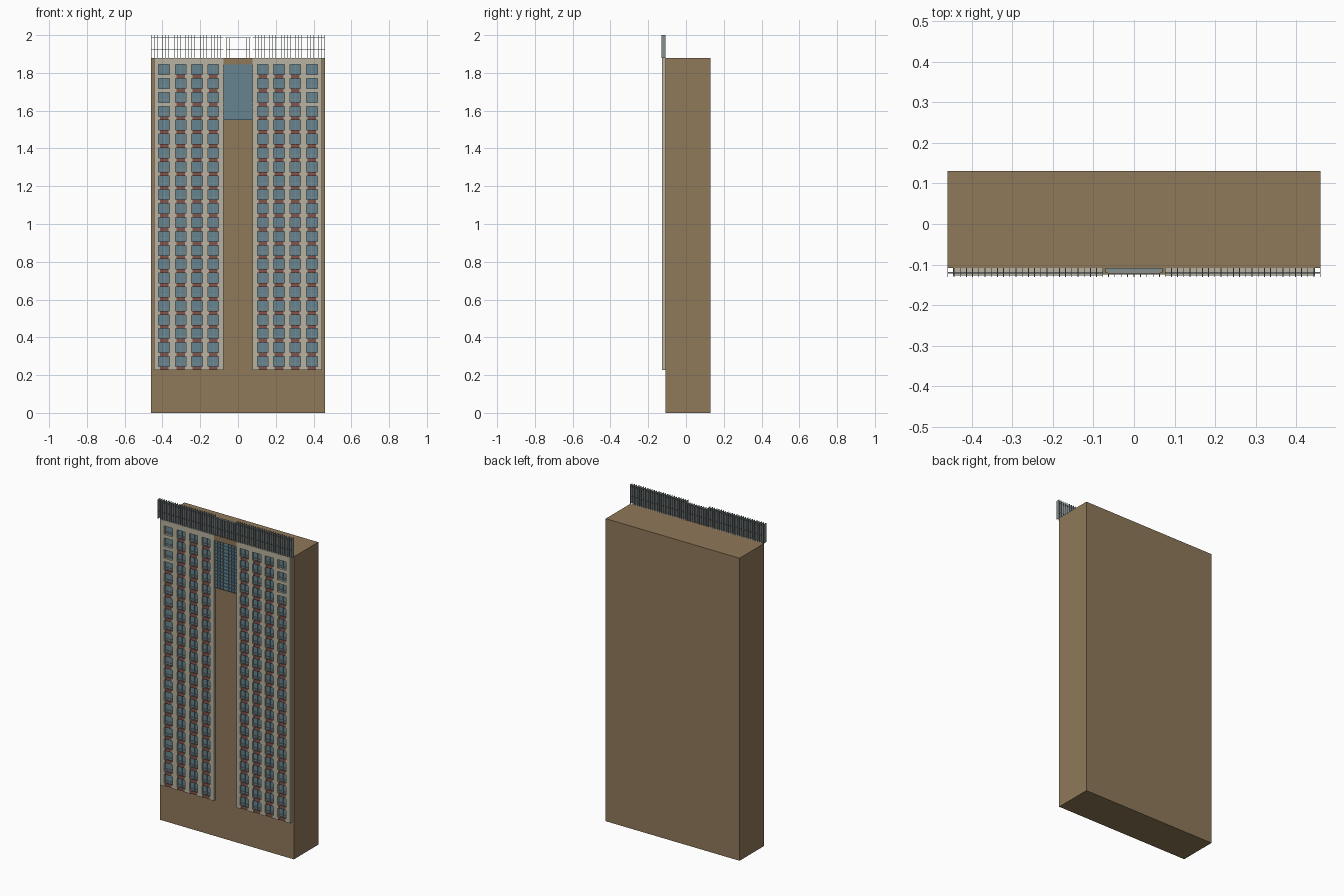
import bpy
import bmesh
from mathutils import Matrix, Vector

cube = bpy.data.objects.get("Cube")
if cube:
    bpy.data.objects.remove(cube, do_unlink=True)


def material(name, rgb):
    m = bpy.data.materials.new(name)
    m.use_nodes = True
    m.diffuse_color = (*rgb, 1)
    m.node_tree.nodes["Principled BSDF"].inputs["Base Color"].default_value = (*rgb, 1)
    return m


BROWN = material("brown stone", (0.275, 0.191, 0.1))
CREAM = material("cream concrete", (0.48, 0.45, 0.35))
GLASS = material("blue glass", (0.13, 0.23, 0.28))
RED = material("red brick", (0.22, 0.09, 0.07))
METAL = material("grey metal", (0.24, 0.28, 0.28))


def boxes(name, mat, items):
    """One object made of boxes, each given as x, y and z ranges."""
    bm = bmesh.new()
    for x, y, z in items:
        lo, hi = Vector((x[0], y[0], z[0])), Vector((x[1], y[1], z[1]))
        place = Matrix.Translation((lo + hi) / 2) @ Matrix.Diagonal((*(hi - lo), 1))
        bmesh.ops.create_cube(bm, size=1, matrix=place)
    mesh = bpy.data.meshes.new(name)
    bm.to_mesh(mesh)
    bm.free()
    mesh.materials.append(mat)
    obj = bpy.data.objects.new(name, mesh)
    bpy.context.collection.objects.link(obj)


def around(c, w):
    return (c - w / 2, c + w / 2)


WALL, FRONT = -0.108, -0.127      # body face and facade face
BASE, ROOF = 0.227, 1.88          # facade bottom and top
TOP_SILL, PITCH, ROWS = 1.791, 0.0736, 22
WIN_W, WIN_H, SPANDREL_W = 0.058, 0.053, 0.046
BAY = 0.077                       # half width of the centre bay
columns = [0.131, 0.217, 0.303, 0.391]

# Main block
boxes("main_block", BROWN, [((-0.46, 0.46), (WALL, 0.131), (0, ROOF))])

# Facade parts, worked out for one wing and mirrored
piers, windows, frames, spandrels = [], [], [], []
for side in (-1, 1):
    def span(a, b):
        return tuple(sorted((side * a, side * b)))

    # Piers between the window columns, and the band above them
    edges = [BAY]
    for c in columns:
        edges += around(c, WIN_W)
    edges.append(0.446)
    for a, b in zip(edges[::2], edges[1::2]):
        piers.append((span(a, b), (FRONT, WALL), (BASE, ROOF)))
    for i, c in enumerate(columns):
        left, right = around(c, WIN_W)
        piers.append((span(left, right), (FRONT, WALL), (TOP_SILL + WIN_H, ROOF)))
        for row in range(ROWS):
            z = TOP_SILL - row * PITCH
            low = max(BASE, z - PITCH + WIN_H)
            # Glass with its mullion and transom
            windows.append((span(left, right), (-0.114, WALL), (z, z + WIN_H)))
            frames.append((around(side * c, 0.002), (-0.118, WALL), (z, z + WIN_H)))
            frames.append((span(left, right), (-0.118, WALL), around(z + 0.014, 0.002)))
            # Spandrel under the window, plain on the top outer rows
            if i == 3 and row < 3:
                piers.append((span(left, right), (FRONT, WALL), (low, z)))
                continue
            inner, outer = around(c, SPANDREL_W)
            spandrels.append((span(inner, outer), (-0.122, WALL), (low, z)))
            for a, b in ((left, inner), (outer, right)):
                piers.append((span(a, b), (FRONT, WALL), (low, z)))

boxes("facade_piers", CREAM, piers)
boxes("window_glass", GLASS, windows)
boxes("window_frames", METAL, frames)
boxes("brick_spandrels", RED, spandrels)

# Centre bay: stone panel, header and curtain wall
bay = (-BAY, BAY)
boxes("centre_panel", BROWN, [(bay, (-0.112, WALL), (BASE, 1.55))])
boxes("centre_header", BROWN, [(bay, (-0.124, WALL), (1.845, ROOF))])
boxes("curtain_glass", GLASS, [(bay, (-0.117, WALL), (1.55, 1.845))])
grid = [(around(-BAY + BAY * k / 4, 0.0015), (-0.121, WALL), (1.55, 1.845))
        for k in range(1, 8)]
grid += [(bay, (-0.121, WALL), around(1.552 + k * 0.021, 0.0015)) for k in range(14)]
boxes("curtain_mullions", GLASS, grid)

# Roof screen of deep upright fins tied by thin rails
fins, rails = [], []
for start, end, count, top in ((-0.459, -BAY, 26, 2.0), (BAY, 0.459, 26, 2.0),
                               (-0.063, 0.063, 9, 1.987)):
    for k in range(count):
        x = start + (end - start) * k / (count - 1)
        fins.append((around(x, 0.002), (-0.131, WALL), (ROOF, top)))
    for z in (1.923, 1.985):
        rails.append(((start, end), around(-0.12, 0.003), around(z, 0.003)))
rails.append(((-0.07, 0.07), (-0.121, WALL), around(1.985, 0.003)))
boxes("roof_fins", METAL, fins)
boxes("roof_rails", METAL, rails)
